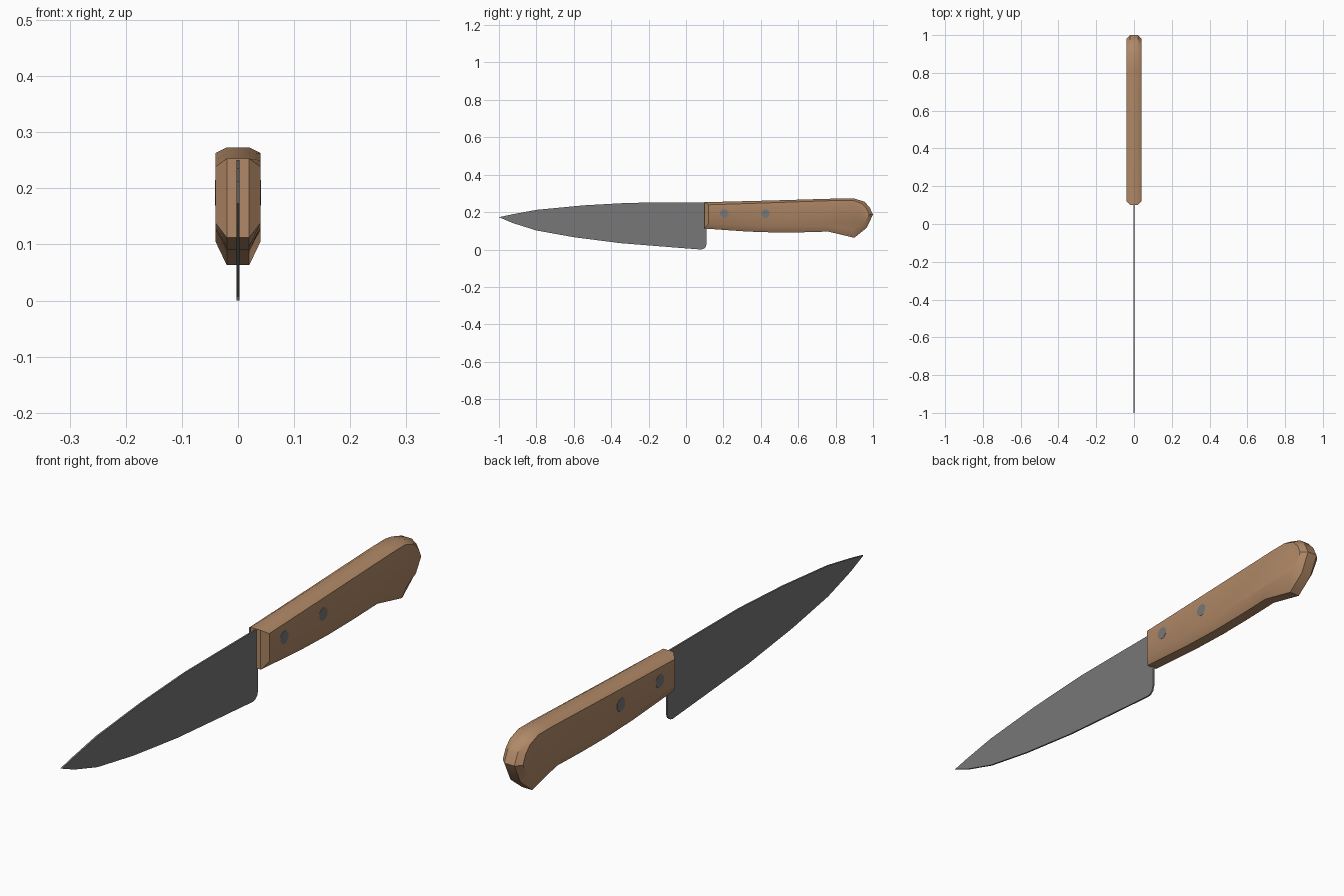
import bpy, bmesh, math

if "Cube" in bpy.data.objects:
    bpy.data.objects.remove(bpy.data.objects["Cube"])


def material(name, rgb):
    m = bpy.data.materials.new(name)
    m.diffuse_color = (*rgb, 1)
    m.use_nodes = True
    m.node_tree.nodes["Principled BSDF"].inputs["Base Color"].default_value = m.diffuse_color
    return m


steel = material("steel_grey", (0.185, 0.185, 0.19))
wood = material("warm_wood", (0.44, 0.25, 0.135))


def loft(name, layers, mat, smooth=35):
    """Skin a stack of (x, [(y, z), ...]) profiles and cap both ends."""
    bm = bmesh.new()
    rings = [[bm.verts.new((x, y, z)) for y, z in pts] for x, pts in layers]
    for a, b in zip(rings, rings[1:]):
        for i in range(len(a)):
            j = (i + 1) % len(a)
            bm.faces.new((a[i], a[j], b[j], b[i]))
    bm.faces.new(rings[0])
    bm.faces.new(rings[-1])
    bmesh.ops.recalc_face_normals(bm, faces=bm.faces)
    me = bpy.data.meshes.new(name)
    bm.to_mesh(me)
    bm.free()
    me.materials.append(mat)
    ob = bpy.data.objects.new(name, me)
    bpy.context.collection.objects.link(ob)
    bpy.ops.object.select_all(action='DESELECT')
    ob.select_set(True)
    bpy.context.view_layer.objects.active = ob
    bpy.ops.object.shade_smooth_by_angle(angle=math.radians(smooth))
    return ob


# Blade: thin plate with curved spine, curved edge and rounded heel
blade = [(-1.0, 0.173), (-0.93, 0.188), (-0.8, 0.212), (-0.55, 0.236), (-0.3, 0.25),
         (0.11, 0.251), (0.11, 0.03), (0.104, 0.012), (0.093, 0.003), (0.08, 0.0),
         (-0.1, 0.014), (-0.35, 0.034), (-0.6, 0.066), (-0.8, 0.102), (-0.93, 0.143)]
loft("blade", [(-0.003, blade), (0.003, blade)], steel)

# Handle: full centre profile, bevelled in to a smaller side profile
outer = [(0.10, 0.253), (0.45, 0.262), (0.82, 0.273), (0.90, 0.273), (0.955, 0.255),
         (0.982, 0.225), (1.0, 0.187), (0.965, 0.115), (0.90, 0.063), (0.76, 0.096),
         (0.62, 0.092), (0.48, 0.091), (0.33, 0.096), (0.10, 0.112)]
inner = [(0.12, 0.239), (0.45, 0.25), (0.82, 0.263), (0.892, 0.263), (0.94, 0.246),
         (0.965, 0.22), (0.98, 0.187), (0.95, 0.138), (0.89, 0.105), (0.76, 0.132),
         (0.62, 0.127), (0.48, 0.126), (0.33, 0.13), (0.12, 0.138)]
loft("handle", [(-0.04, inner), (-0.02, outer), (0.02, outer), (0.04, inner)], wood)

# Rivets: flush pins showing on both sides of the handle
for n, (y, z) in enumerate([(0.205, 0.193), (0.425, 0.192)]):
    ring = [(y + 0.024 * math.cos(math.tau * (i + 0.5) / 8),
             z + 0.024 * math.sin(math.tau * (i + 0.5) / 8)) for i in range(8)]
    loft(f"rivet_{n + 1}", [(-0.0408, ring), (0.0408, ring)], steel)
